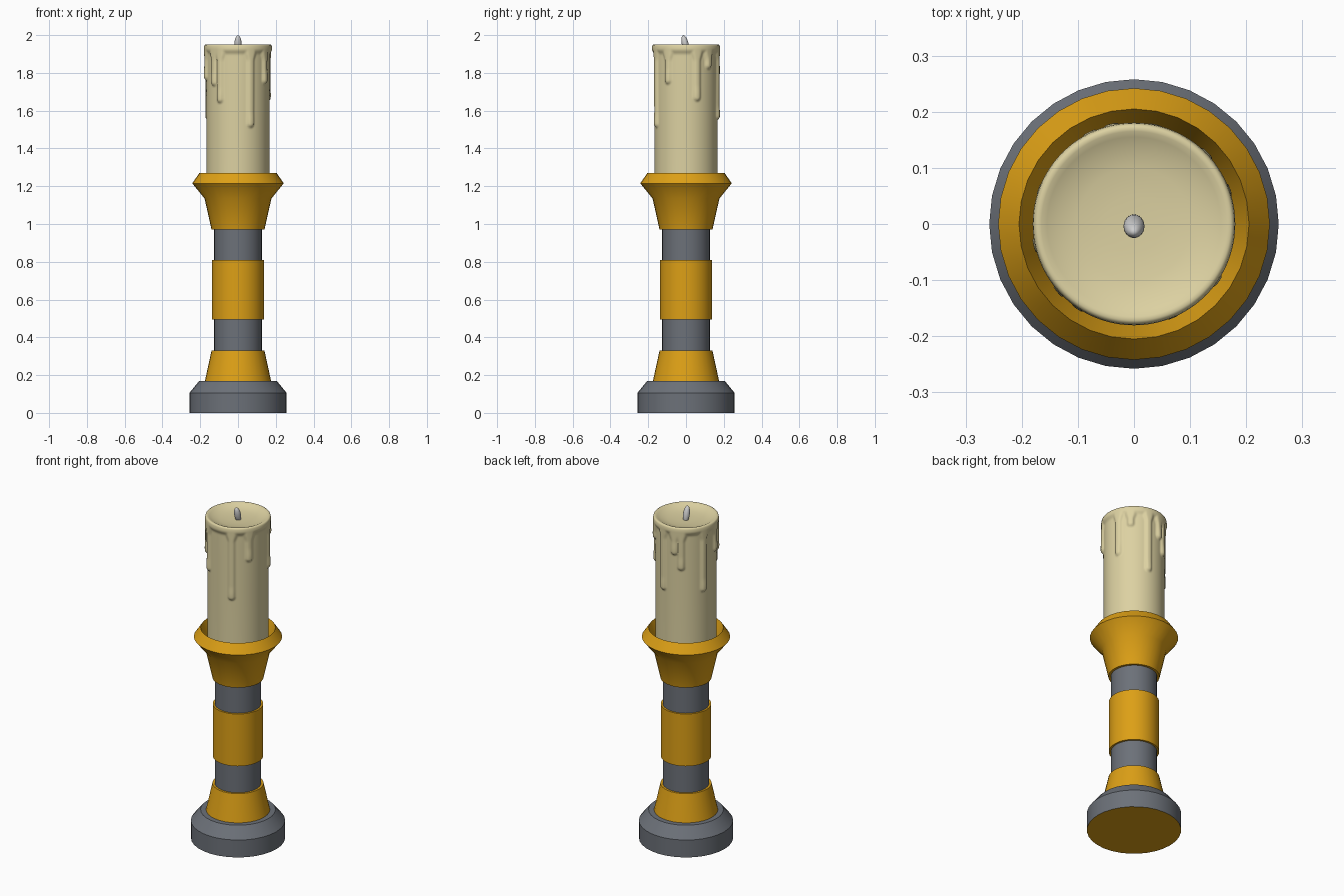
import bpy, bmesh, math
from mathutils import Matrix

if "Cube" in bpy.data.objects:
    bpy.data.objects.remove(bpy.data.objects["Cube"])


def material(name, rgb):
    m = bpy.data.materials.new(name)
    m.diffuse_color = (*rgb, 1)
    m.use_nodes = True
    m.node_tree.nodes["Principled BSDF"].inputs["Base Color"].default_value = m.diffuse_color
    return m


GOLD = material("gold", (0.72, 0.35, 0.008))
STEEL = material("dark_grey", (0.15, 0.165, 0.19))
WAX = material("wax", (0.72, 0.64, 0.36))


def finish(name, bm, mats, angle=30):
    bmesh.ops.recalc_face_normals(bm, faces=bm.faces)
    me = bpy.data.meshes.new(name)
    bm.to_mesh(me)
    bm.free()
    for m in mats:
        me.materials.append(m)
    ob = bpy.data.objects.new(name, me)
    bpy.context.collection.objects.link(ob)
    bpy.ops.object.select_all(action='DESELECT')
    ob.select_set(True)
    bpy.context.view_layer.objects.active = ob
    bpy.ops.object.shade_smooth_by_angle(angle=math.radians(angle))
    return ob


def skin(sides, levels, radius_height):
    """Closed stack of rings; radius_height(level, angle) gives (r, z)."""
    bm = bmesh.new()
    rings = []
    for lv in levels:
        ring = []
        for i in range(sides):
            a = 2 * math.pi * i / sides
            r, z = radius_height(lv, a)
            # angle 0 faces front (-y) and turns towards +x
            ring.append(bm.verts.new((r * math.sin(a), -r * math.cos(a), z)))
        rings.append(ring)
    for lo, hi in zip(rings, rings[1:]):
        for i in range(sides):
            j = (i + 1) % sides
            bm.faces.new((lo[i], lo[j], hi[j], hi[i]))
    bm.faces.new(rings[0][::-1])
    bm.faces.new(rings[-1])
    return bm


def lathe(name, profile, mats):
    bm = skin(32, profile, lambda p, a: p)
    if len(mats) > 1:  # underside takes the second colour
        for f in bm.faces:
            if all(v.co.z < 1e-5 for v in f.verts):
                f.material_index = 1
    return finish(name, bm, mats)


# Holder
lathe("base", [(0.258, 0), (0.258, 0.105), (0.205, 0.17)], [STEEL, GOLD])
lathe("shaft", [(0.127, 0.165), (0.127, 1.0)], [STEEL])
lathe("lower_collar", [(0.175, 0.17), (0.14, 0.33)], [GOLD])
lathe("middle_band", [(0.138, 0.495), (0.138, 0.81)], [GOLD])
lathe("cup", [(0.14, 0.97), (0.177, 1.135), (0.242, 1.215),
              (0.205, 1.27), (0.168, 1.16)], [GOLD])

# Wax drips: angle from the front in degrees, height of the lower tip
DRIPS = [(23, 1.51), (56, 1.74), (110, 1.65), (134, 1.82), (168, 1.55),
         (193, 1.78), (206, 1.69), (250, 1.55), (282, 1.76), (312, 1.73), (326, 1.64)]
TOP = 1.95


def smooth(t):
    t = min(1, max(0, t))
    return t * t * (3 - 2 * t)


def wall(z, a):
    bump = smooth((z - 1.895) / 0.03)  # thick rim of wax
    for deg, tip in DRIPS:
        da = (a - math.radians(deg) + math.pi) % (2 * math.pi) - math.pi
        width = 0.024 + 0.02 * smooth((z - 1.86) / 0.06)
        below = max(0, tip + 0.02 - z)
        d = math.hypot(da * 0.17, below)
        bulb = 1 + 0.25 * smooth(1 - abs(z - tip - 0.03) / 0.06)
        bump = max(bump, smooth((1 - d / width) * 1.6) * bulb)
    return 0.166 + 0.003 * smooth((z - 1.3) / 0.6) + 0.0115 * bump


# Candle: side rings, rounded lip, then the dished top
levels = [("side", z) for z in (1.155, 1.27, 1.4, 1.46)]
levels += [("side", 1.48 + 0.0075 * i) for i in range(61)]
levels += [("top", p) for p in ((0.179, 1.941), (0.177, 1.947), (0.172, TOP), (0.165, 1.949),
                                (0.155, 1.944), (0.135, 1.935), (0.1, 1.927),
                                (0.05, 1.924), (0.015, 1.923))]
candle = skin(160, levels, lambda lv, a: lv[1] if lv[0] == "top" else (wall(lv[1], a), lv[1]))
finish("candle", candle, [WAX], 60)

# Wick, leaning a little to the front
bm = bmesh.new()
bmesh.ops.create_uvsphere(
    bm, u_segments=16, v_segments=10, radius=1,
    matrix=Matrix.Translation((0, -0.004, 1.952)) @ Matrix.Rotation(math.radians(14), 4, 'X')
    @ Matrix.Diagonal((0.019, 0.018, 0.049, 1)))
finish("wick", bm, [], 60)
